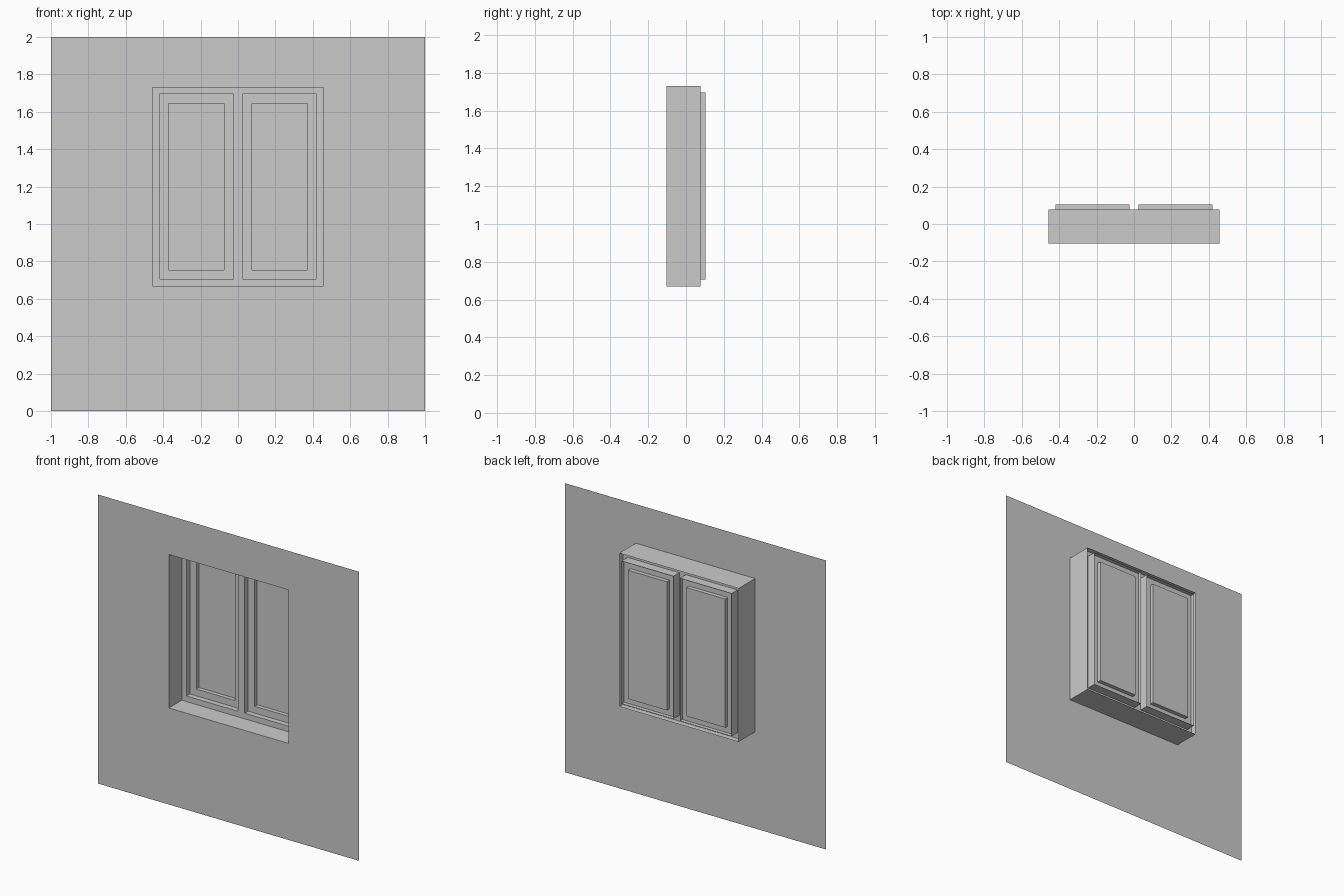
import bpy

if "Cube" in bpy.data.objects:
    bpy.data.objects.remove(bpy.data.objects["Cube"])

# Depths from the outer wall face to the glass
Y_WALL, Y_FRAME, Y_REVEAL, Y_SASH, Y_BACK = -0.103, 0.038, 0.077, 0.075, 0.103

# Rectangles as x0, x1, z0, z1
WALL = (-1, 1, 0, 2)
OPENING = (-0.457, 0.457, 0.668, 1.73)
HALF = (0, 0.457, 0.668, 1.73)
SASH = (0.025, 0.421, 0.707, 1.695)
PANE = (0.075, 0.372, 0.754, 1.644)


def loop(rect, y):
    x0, x1, z0, z1 = rect
    return [(x0, y, z0), (x1, y, z0), (x1, y, z1), (x0, y, z1)]


def build(name, loops, cap=False, mirror=False):
    """Bridge consecutive rectangular loops into a single shell."""
    verts = [v for rect, y in loops for v in loop(rect, y)]
    faces = []
    for k in range(len(loops) - 1):
        a, b = 4 * k, 4 * k + 4
        for i in range(4):
            j = (i + 1) % 4
            faces.append((a + i, a + j, b + j, b + i))
    if cap:
        faces.append(tuple(range(len(verts) - 4, len(verts))))
    mesh = bpy.data.meshes.new(name)
    mesh.from_pydata(verts, [], faces)
    obj = bpy.data.objects.new(name, mesh)
    bpy.context.collection.objects.link(obj)
    if mirror:
        obj.modifiers.new("mirror", 'MIRROR')
    return obj


# Wall sheet with the deep window reveal
build("wall", [(WALL, Y_WALL), (OPENING, Y_WALL), (OPENING, Y_REVEAL)])

# Fixed frame with centre mullion, and the sides that hold each sash
build("window_frame", [(HALF, Y_FRAME), (SASH, Y_FRAME), (SASH, Y_BACK)], mirror=True)

# Sash border stepping back to the glass pane
build("sash", [(SASH, Y_SASH), (PANE, Y_SASH), (PANE, Y_BACK)], mirror=True)
build("glass_pane", [(PANE, Y_BACK)], cap=True, mirror=True)
